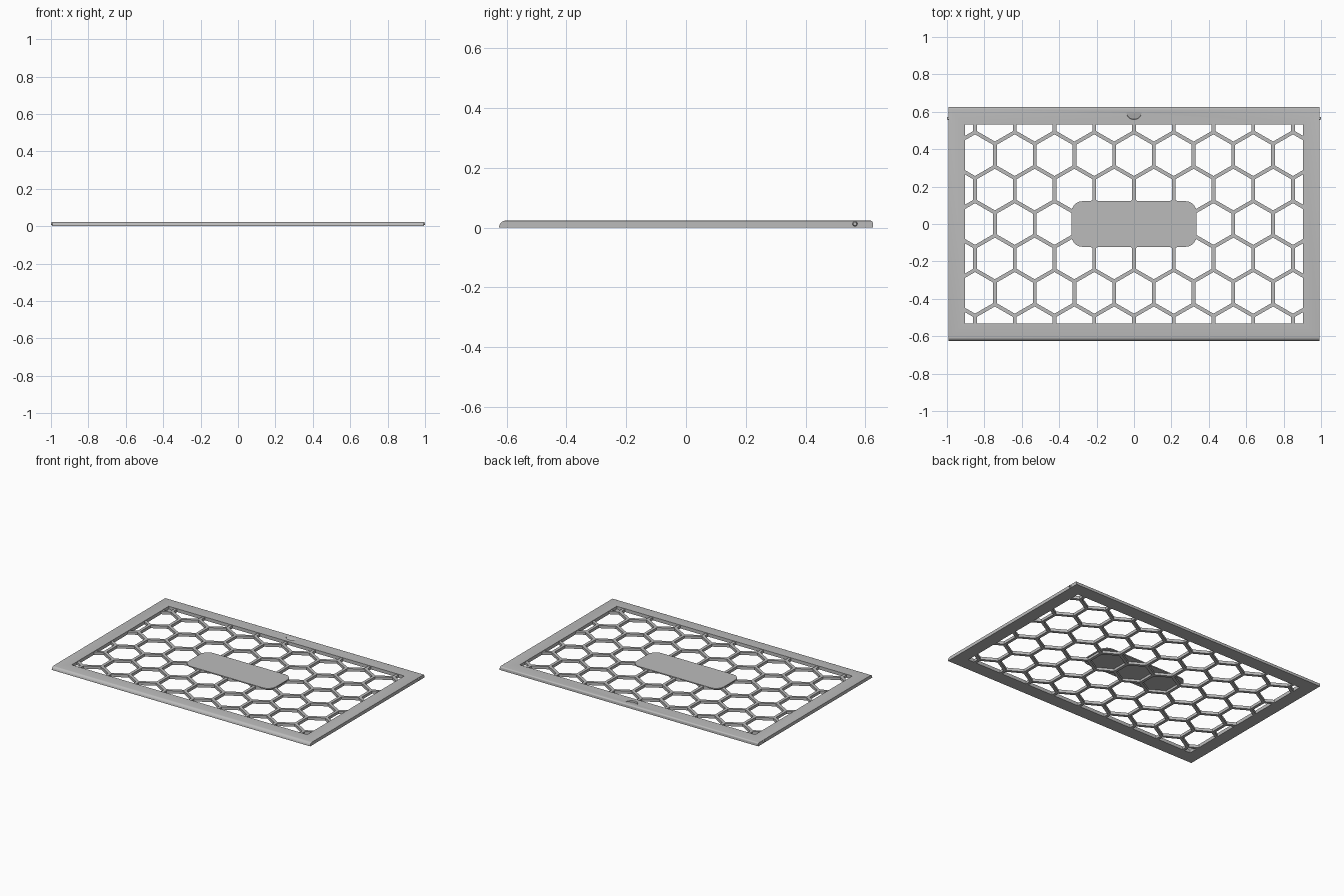
import bpy, bmesh
from math import pi, sqrt, radians
from mathutils import Matrix, Vector

if "Cube" in bpy.data.objects:
    bpy.data.objects.remove(bpy.data.objects["Cube"])

H = 0.0233                  # panel thickness
RIB_TOP = 0.019             # mesh sits just under the frame face
OUT_X, OUT_Y = 0.992, 0.625
IN_X, IN_Y = 0.904, 0.532
PITCH, RIB = 0.2125, 0.02   # hexagon spacing and rib width

grey = bpy.data.materials.new("light grey")
grey.use_nodes = True
grey.diffuse_color = (0.5, 0.5, 0.5, 1)
grey.node_tree.nodes["Principled BSDF"].inputs["Base Color"].default_value = (0.5, 0.5, 0.5, 1)


def add_object(name, bm):
    bmesh.ops.recalc_face_normals(bm, faces=bm.faces)
    mesh = bpy.data.meshes.new(name)
    bm.to_mesh(mesh)
    bm.free()
    mesh.materials.append(grey)
    ob = bpy.data.objects.new(name, mesh)
    bpy.context.collection.objects.link(ob)
    return ob


def box(bm, half_x, half_y, z0, z1):
    m = Matrix.Translation((0, 0, (z0 + z1) / 2)) @ Matrix.Diagonal((2 * half_x, 2 * half_y, z1 - z0, 1))
    return bmesh.ops.create_cube(bm, size=1, matrix=m)


def select_only(ob):
    bpy.ops.object.select_all(action='DESELECT')
    ob.select_set(True)
    bpy.context.view_layer.objects.active = ob


def cut(ob, cutter):
    cutter.hide_render = True
    mod = ob.modifiers.new("cut", 'BOOLEAN')
    mod.operation = 'DIFFERENCE'
    mod.solver = 'EXACT'
    mod.object = cutter
    select_only(ob)
    bpy.ops.object.modifier_apply(modifier=mod.name)
    bpy.data.objects.remove(cutter)


def smooth(ob):
    select_only(ob)
    bpy.ops.object.shade_smooth_by_angle(angle=radians(30))


def round_edges(bm, test, radius):
    edges = [e for e in bm.edges if test((e.verts[0].co + e.verts[1].co) / 2, e)]
    bmesh.ops.bevel(bm, geom=edges, offset=radius, segments=5, profile=0.5, affect='EDGES')


# Frame: rounded front lip, softer back and side edges
bm = bmesh.new()
box(bm, OUT_X, OUT_Y, 0, H)
round_edges(bm, lambda c, e: c.z > H - 0.001 and c.y < -OUT_Y + 0.001, 0.021)
round_edges(bm, lambda c, e: c.z > H - 0.001 and c.y > OUT_Y - 0.001, 0.009)
round_edges(bm, lambda c, e: abs(c.x) > OUT_X - 0.001 and c.z > H - 0.001
            and abs(e.verts[0].co.y - e.verts[1].co.y) > 1, 0.01)
frame = add_object("frame", bm)

# Central opening
bm = bmesh.new()
box(bm, IN_X, IN_Y, -0.1, 0.1)
cut(frame, add_object("opening_cutter", bm))

# Finger notch: a tilted half-round pocket, deepest at its curved front
bm = bmesh.new()
m = Matrix.Translation((0, 0.6, H)) @ Matrix.Rotation(radians(14), 4, 'X')
bmesh.ops.create_cone(bm, cap_ends=True, segments=24, radius1=0.041, radius2=0.041, depth=0.06,
                      matrix=m @ Matrix.Translation((0, 0, 0.03)))
bmesh.ops.bisect_plane(bm, geom=bm.verts[:] + bm.edges[:] + bm.faces[:], plane_co=(0, 0.6, 0),
                       plane_no=(0, 1, 0), clear_outer=True)
bmesh.ops.holes_fill(bm, edges=[e for e in bm.edges if e.is_boundary])
cut(frame, add_object("notch_cutter", bm))
smooth(frame)

# Honeycomb mesh: a slab pierced by hexagonal prisms
bm = bmesh.new()
box(bm, IN_X, IN_Y, 0, RIB_TOP)
honeycomb = add_object("honeycomb_mesh", bm)
bm = bmesh.new()
row_step = PITCH * sqrt(3) / 2
hex_radius = (PITCH - RIB) / sqrt(3)
for row in range(-3, 4):
    for col in range(-5, 6):
        x = (col + 0.5 * (row % 2)) * PITCH
        if abs(x) < IN_X + PITCH / 2:
            m = Matrix.Translation((x, row * row_step, 0)) @ Matrix.Rotation(pi / 6, 4, 'Z')
            bmesh.ops.create_cone(bm, cap_ends=True, segments=6, radius1=hex_radius,
                                  radius2=hex_radius, depth=0.2, matrix=m)
# Turn the prisms so that a pair of flat sides faces left and right
probe = max(v.co.y for v in bm.verts) - 3 * row_step
if probe < hex_radius * 0.95:
    for f in [f for f in bm.faces if len(f.verts) == 6]:
        c = f.calc_center_median()
        bmesh.ops.rotate(bm, verts=f.verts[:], cent=c, matrix=Matrix.Rotation(pi / 6, 3, 'Z'))
cut(honeycomb, add_object("hexagon_cutters", bm))

# Name plate blank: thin rounded rectangle on top of the ribs
bm = bmesh.new()
box(bm, 0.335, 0.122, RIB_TOP - 0.003, H)
round_edges(bm, lambda c, e: abs(e.verts[0].co.z - e.verts[1].co.z) > 0.001, 0.06)
smooth(add_object("centre_plate", bm))

# Hinge pins on both sides near the back
for side, name in ((1, "left_hinge_pin"), (-1, "right_hinge_pin")):
    bm = bmesh.new()
    m = Matrix.Translation((side * 0.99, 0.565, 0.0125)) @ Matrix.Rotation(side * pi / 2, 4, 'Y')
    bmesh.ops.create_cone(bm, cap_ends=True, segments=20, radius1=0.0115, radius2=0.006,
                          depth=0.02, matrix=m)
    smooth(add_object(name, bm))
